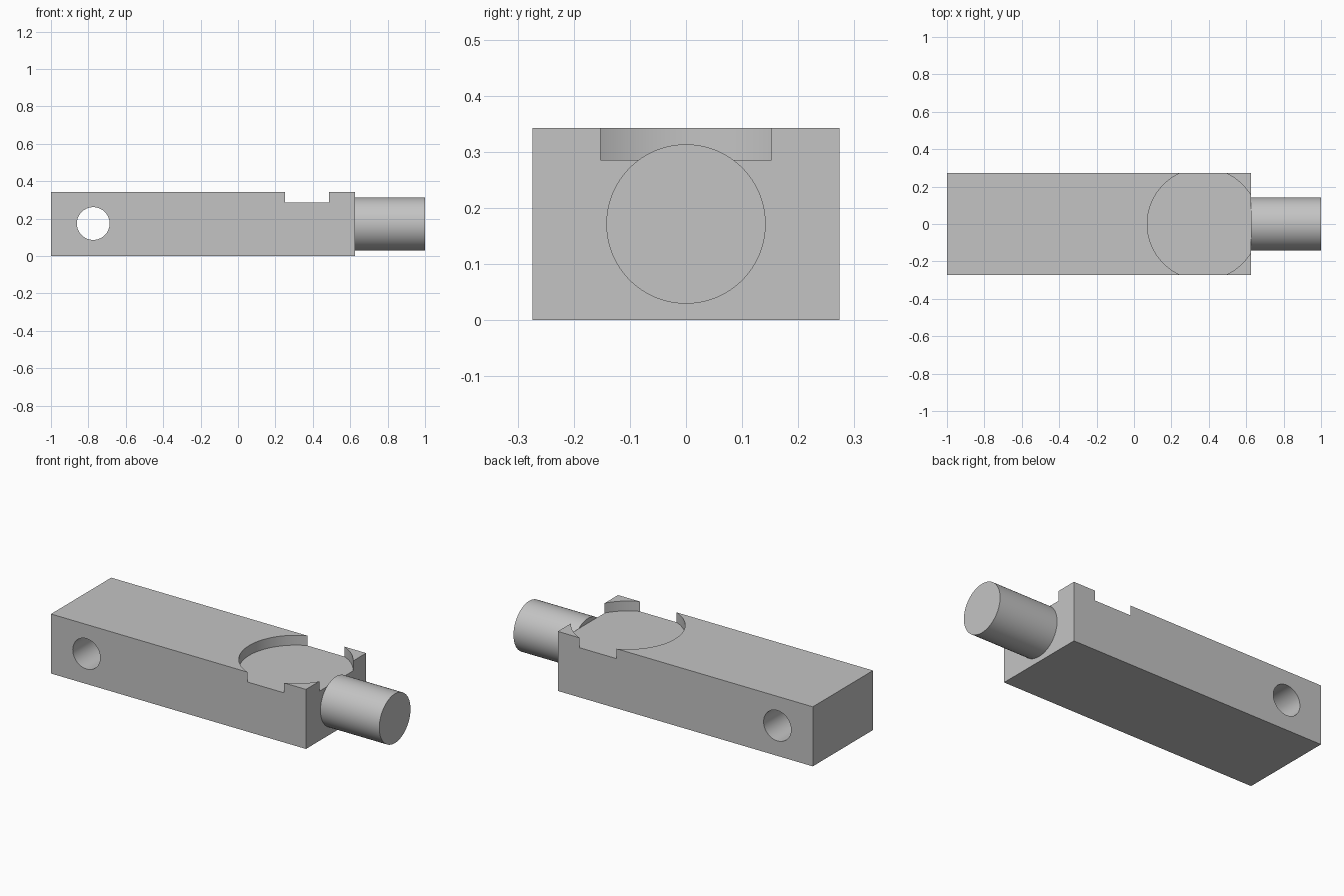
import bpy
from math import radians

cube = bpy.data.objects.get("Cube")
if cube:
    bpy.data.objects.remove(cube, do_unlink=True)

# Single plain steel colour
STEEL = (0.55, 0.55, 0.55, 1.0)
steel = bpy.data.materials.new("steel grey")
steel.use_nodes = True
steel.diffuse_color = STEEL
steel.node_tree.nodes["Principled BSDF"].inputs["Base Color"].default_value = STEEL

# Main dimensions
LEFT, SHOULDER, RIGHT = -1.0, 0.625, 1.0
WIDTH, HEIGHT = 0.548, 0.343
MID_Z = HEIGHT / 2
POCKET_FLOOR = 0.286


def cylinder(name, radius, depth, location, rotation=(0, 0, 0)):
    bpy.ops.mesh.primitive_cylinder_add(
        vertices=96, radius=radius, depth=depth, location=location, rotation=rotation)
    obj = bpy.context.object
    obj.name = name
    obj.data.materials.append(steel)
    return obj


def smooth(obj):
    bpy.ops.object.select_all(action="DESELECT")
    obj.select_set(True)
    bpy.context.view_layer.objects.active = obj
    bpy.ops.object.shade_smooth_by_angle(angle=radians(30))


def cut(target, cutter):
    bpy.context.view_layer.objects.active = target
    mod = target.modifiers.new("cut", "BOOLEAN")
    mod.operation = "DIFFERENCE"
    mod.solver = "EXACT"
    mod.object = cutter
    bpy.ops.object.modifier_apply(modifier=mod.name)
    bpy.data.objects.remove(cutter, do_unlink=True)


# Rectangular bar
bpy.ops.mesh.primitive_cube_add(size=1, location=((LEFT + SHOULDER) / 2, 0, MID_Z))
bar = bpy.context.object
bar.name = "bar"
bar.scale = (SHOULDER - LEFT, WIDTH, HEIGHT)
bpy.ops.object.transform_apply(location=True, rotation=True, scale=True)
bar.data.materials.append(steel)

# Round pocket in the top, breaking out through three sides
cut(bar, cylinder("pocket_cutter", 0.298, 0.2, (0.369, 0, POCKET_FLOOR + 0.1)))

# Cross hole near the plain end
cut(bar, cylinder("hole_cutter", 0.0875, 1, (-0.774, 0, 0.174), (radians(90), 0, 0)))
smooth(bar)

# Round pin on the end face
pin = cylinder("end_pin", 0.142, RIGHT - SHOULDER,
               ((SHOULDER + RIGHT) / 2, 0, MID_Z), (0, radians(90), 0))
smooth(pin)
